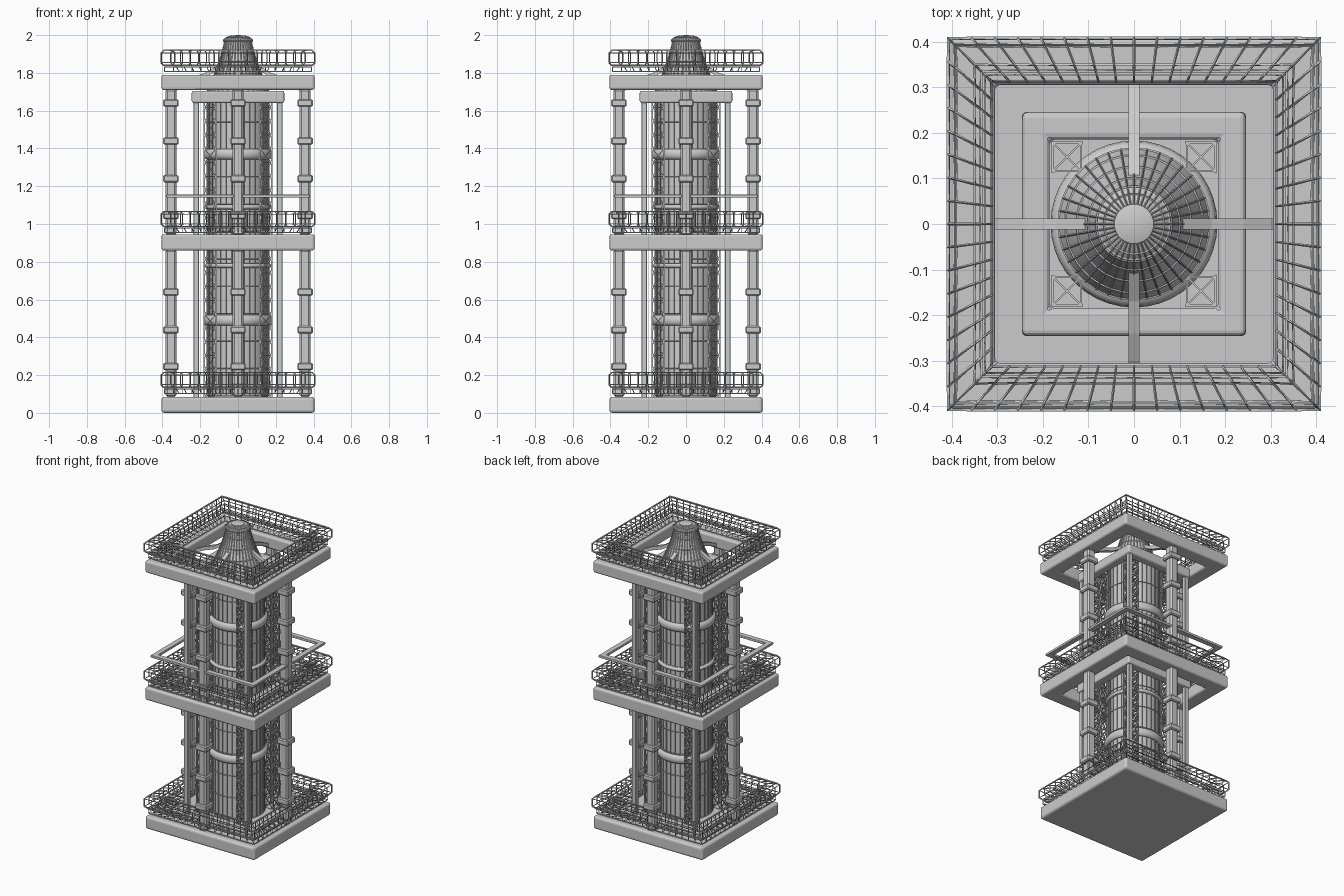
import bpy, bmesh, math
from mathutils import Vector

if "Cube" in bpy.data.objects:
    bpy.data.objects.remove(bpy.data.objects["Cube"])


def make(name, bm, smooth=False):
    bmesh.ops.recalc_face_normals(bm, faces=bm.faces)
    me = bpy.data.meshes.new(name)
    bm.to_mesh(me)
    bm.free()
    ob = bpy.data.objects.new(name, me)
    bpy.context.collection.objects.link(ob)
    if smooth:
        bpy.context.view_layer.objects.active = ob
        ob.select_set(True)
        bpy.ops.object.shade_smooth_by_angle(angle=math.radians(40))
        ob.select_set(False)
    return ob


def bevel(ob, w, seg=3):
    m = ob.modifiers.new("bevel", 'BEVEL')
    m.width, m.segments = w, seg


def wire(ob, t):
    m = ob.modifiers.new("wire", 'WIREFRAME')
    m.thickness, m.offset, m.use_even_offset = t, 0, False


def bridge(bm, rings, close):
    n = len(rings[0])
    for k in range(len(rings) if close else len(rings) - 1):
        a, b = rings[k], rings[(k + 1) % len(rings)]
        for i in range(n):
            j = (i + 1) % n
            bm.faces.new((a[i], a[j], b[j], b[i]))


# closed (radius, z) profile swept round a square, n segments per side
def square_sweep(name, prof, n=1):
    bm = bmesh.new()
    c = [(-1, -1), (1, -1), (1, 1), (-1, 1)]
    loop = []
    for s in range(4):
        p, q = Vector(c[s]), Vector(c[(s + 1) % 4])
        loop += [p.lerp(q, i / n) for i in range(n)]
    rings = [[bm.verts.new((p.x * r, p.y * r, z)) for p in loop] for r, z in prof]
    bridge(bm, rings, True)
    return make(name, bm)


def frame(name, outer, inner, z0, z1, bev):
    ob = square_sweep(name, [(outer, z0), (outer, z1), (inner, z1), (inner, z0)])
    bevel(ob, bev)
    return ob


# lathe round z
def lathe(name, prof, n=32, smooth=True, cap=False, close=False):
    bm = bmesh.new()
    rings = [[bm.verts.new((r * math.cos(2 * math.pi * i / n),
                            r * math.sin(2 * math.pi * i / n), z)) for i in range(n)]
             for r, z in prof]
    bridge(bm, rings, close)
    if cap:
        bm.faces.new(rings[0])
        bm.faces.new(rings[-1])
    return make(name, bm, smooth)


def add_box(bm, x0, x1, y0, y1, z0, z1):
    res = bmesh.ops.create_cube(bm, size=1)
    for v in res['verts']:
        v.co = Vector(((x0 + x1) / 2 + v.co.x * (x1 - x0),
                       (y0 + y1) / 2 + v.co.y * (y1 - y0),
                       (z0 + z1) / 2 + v.co.z * (z1 - z0)))


def box(name, cx, cy, h, z0, z1, bev, seg=1):
    bm = bmesh.new()
    add_box(bm, cx - h, cx + h, cy - h, cy + h, z0, z1)
    ob = make(name, bm)
    bevel(ob, bev, seg)
    return ob


def bar(bm, p, q, t):
    p, q = Vector(p), Vector(q)
    d = q - p
    rot = d.to_track_quat('Z', 'Y')
    res = bmesh.ops.create_cube(bm, size=1)
    for v in res['verts']:
        v.co = (p + q) / 2 + rot @ Vector((v.co.x * t, v.co.y * t, v.co.z * d.length))


# slabs and inner plates
box("base_slab", 0, 0, 0.405, 0, 0.085, 0.015, 3)
frame("middle_slab", 0.405, 0.305, 0.86, 0.945, 0.012)
frame("top_slab", 0.405, 0.305, 1.71, 1.79, 0.012)
frame("middle_plate", 0.245, 0.185, 0.87, 0.935, 0.008)
frame("top_plate", 0.245, 0.185, 1.64, 1.705, 0.012)
frame("thin_hoop", 0.38, 0.345, 1.14, 1.156, 0.003)

# wire railings on each floor
for name, z in (("lower", 0.085), ("middle", 0.937), ("upper", 1.79)):
    a, b, lo, hi, c = 0.335, 0.407, z + 0.05, z + 0.129, 0.014
    ob = square_sweep(name + "_railing", [
        (a + c, lo), (b - c, lo), (b, lo + c), (b, hi - c),
        (b - c, hi), (a + c, hi), (a, hi - c), (a, lo + c)], 16)
    wire(ob, 0.008)
    ob = square_sweep(name + "_railing_foot", [
        (0.312, z + 0.018), (0.39, z + 0.018), (0.39, z + 0.042),
        (0.326, z + 0.042)], 16)
    wire(ob, 0.007)

# columns with collars in the middle of each side
for i in range(4):
    ang = i * math.pi / 2
    cx, cy = 0.355 * math.cos(ang), 0.355 * math.sin(ang)
    for z0, z1, zs in ((0.085, 0.865, (0.245, 0.44, 0.64)),
                       (0.94, 1.715, (1.045, 1.24, 1.44, 1.64))):
        box("column", cx, cy, 0.029, z0, z1, 0.01)
        for zc in zs:
            box("collar", cx, cy, 0.041, zc - 0.019, zc + 0.019, 0.006)
    # arched roof brace
    bm = bmesh.new()
    pts = [(0.36, 1.69), (0.30, 1.735), (0.24, 1.765), (0.17, 1.79), (0.095, 1.835)]
    d, s = Vector((math.cos(ang), math.sin(ang), 0)), Vector((-math.sin(ang), math.cos(ang), 0))
    sec = []
    for r, z in pts:
        p = d * r + Vector((0, 0, z))
        up = Vector((0, 0, 0.012))
        sec.append([bm.verts.new(p + s * u * 0.0125 + up * w)
                    for u, w in ((-1, -1), (1, -1), (1, 1), (-1, 1))])
    bridge(bm, sec, False)
    bm.faces.new(sec[0])
    bm.faces.new(sec[-1])
    make("roof_brace", bm)

# slim posts and lattice masts in the corners
for sx in (-1, 1):
    for sy in (-1, 1):
        box("corner_post", sx * 0.221, sy * 0.221, 0.015, 0.08, 1.65, 0.003)
        bm = bmesh.new()
        a, b, z0, bays = 0.116, 0.178, 0.085, 22
        h = (1.69 - z0) / bays
        cs = [(sx * x, sy * y) for x, y in ((a, a), (b, a), (b, b), (a, b))]
        for k, (x, y) in enumerate(cs):
            u, v = cs[(k + 1) % 4]
            bar(bm, (x, y, z0), (x, y, 1.69), 0.007)
            for j in range(bays + 1):
                zz = z0 + j * h
                bar(bm, (x, y, zz), (u, v, zz), 0.005)
                if j < bays:
                    bar(bm, (x, y, zz), (u, v, zz + h), 0.004)
                    bar(bm, (u, v, zz), (x, y, zz + h), 0.004)
        for j in (0, 2):
            bar(bm, (*cs[j // 2], 1.69), (*cs[j // 2 + 2], 1.69), 0.004)
        make("lattice_mast", bm)

# central drum with wire cage
lathe("drum", [(0.158, 0.08), (0.158, 1.70)], cap=True)
levels = [0.09 + i * 0.145 for i in range(12)]
wire(lathe("drum_cage", [(0.163, z) for z in levels], smooth=False), 0.006)


def band(name, r, hr, z, hz):
    prof = [(r + hr * math.cos(t * math.pi / 6), z + hz * math.sin(t * math.pi / 6))
            for t in range(12)]
    lathe(name, prof, 40, close=True)


band("lower_band", 0.165, 0.018, 0.49, 0.028)
band("upper_band", 0.165, 0.018, 1.37, 0.028)
for z in (0.78, 1.09):
    band("slim_band", 0.163, 0.013, z, 0.012)

# bell-shaped roof and its ribs
bell = [(0.165, 1.695), (0.15, 1.735), (0.125, 1.795), (0.1, 1.86),
        (0.082, 1.92), (0.072, 1.962), (0.078, 1.972), (0.066, 1.985), (0.042, 1.994)]
lathe("bell_roof", bell + [(0.02, 1.999), (0.004, 2.0)], 36, cap=True)
wire(lathe("bell_ribs", bell, 36, smooth=False), 0.006)
